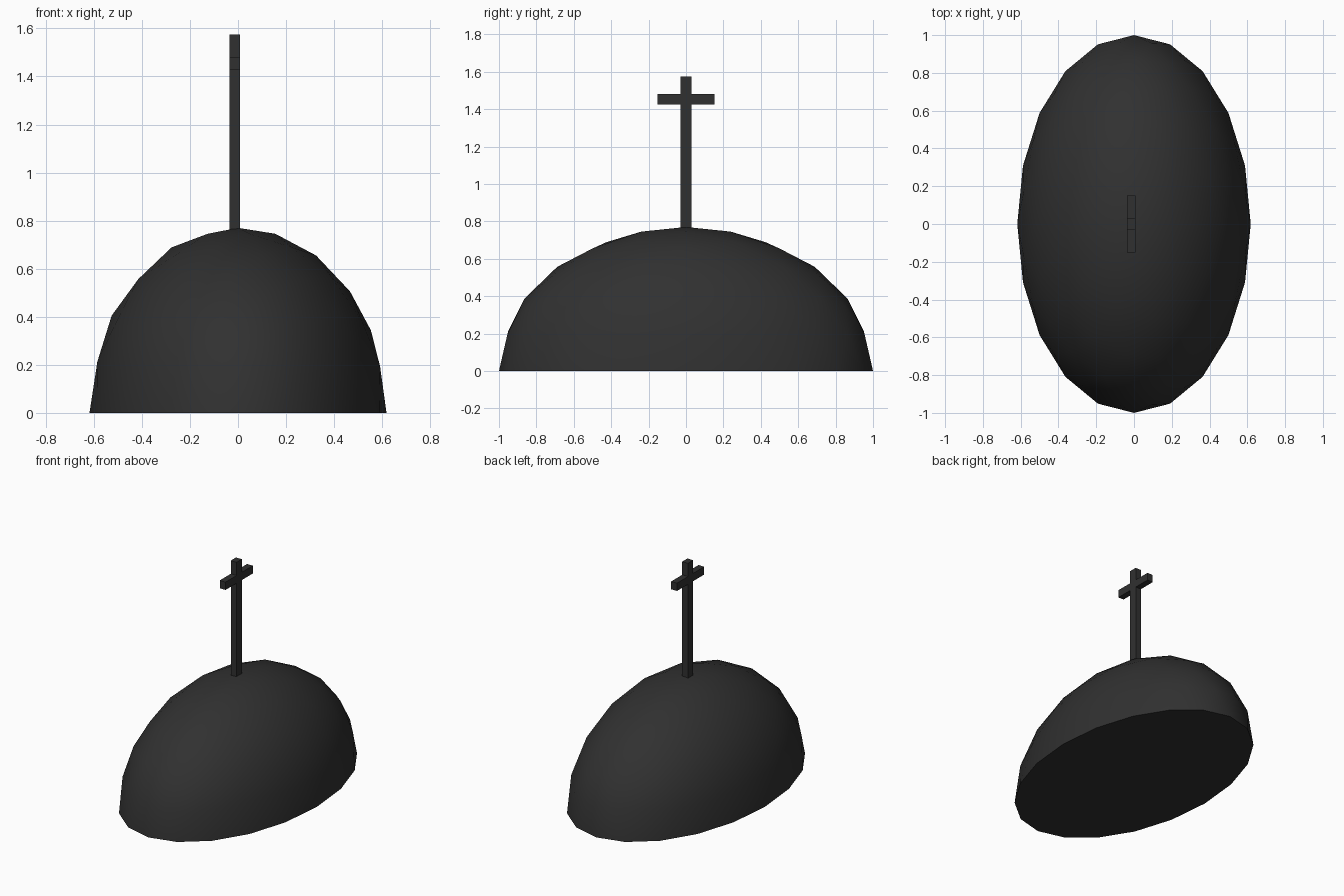
import bpy, bmesh

if "Cube" in bpy.data.objects:
    bpy.data.objects.remove(bpy.data.objects["Cube"])

dark = bpy.data.materials.new("dark_grey")
dark.diffuse_color = (0.03, 0.03, 0.03, 1)
dark.use_nodes = True
dark.node_tree.nodes["Principled BSDF"].inputs["Base Color"].default_value = dark.diffuse_color


def add_object(name, bm):
    bmesh.ops.recalc_face_normals(bm, faces=bm.faces[:])
    mesh = bpy.data.meshes.new(name)
    bm.to_mesh(mesh)
    bm.free()
    mesh.materials.append(dark)
    obj = bpy.data.objects.new(name, mesh)
    bpy.context.collection.objects.link(obj)
    return obj


# Hill: upper half of an icosphere with a flat closed base, stretched along y
bm = bmesh.new()
bmesh.ops.create_icosphere(bm, subdivisions=3, radius=1)
bmesh.ops.bisect_plane(bm, geom=bm.verts[:] + bm.edges[:] + bm.faces[:], dist=0.001,
                       plane_co=(0, 0, 0), plane_no=(0, 0, -1), clear_outer=True)
rim = [e for e in bm.edges if e.is_boundary]
bmesh.ops.contextual_create(bm, geom=rim)
bmesh.ops.scale(bm, vec=(0.618, 1, 0.77), verts=bm.verts[:])
hill = add_object("hill", bm)

# Smooth dome with a crisp base edge
bpy.ops.object.select_all(action='DESELECT')
hill.select_set(True)
bpy.context.view_layer.objects.active = hill
bpy.ops.object.shade_smooth_by_angle(angle=0.7)

# Cross: half outline in y/z, mirrored, then extruded along x
half = [(0.029, 0.75), (0.029, 1.426), (0.152, 1.426),
        (0.152, 1.481), (0.029, 1.481), (0.029, 1.574)]
outline = half + [(-y, z) for y, z in reversed(half)]
bm = bmesh.new()
face = bm.faces.new([bm.verts.new((-0.036, y, z)) for y, z in outline])
ext = bmesh.ops.extrude_face_region(bm, geom=[face], use_keep_orig=True)
bmesh.ops.translate(bm, vec=(0.045, 0, 0),
                    verts=[v for v in ext["geom"] if isinstance(v, bmesh.types.BMVert)])
add_object("cross", bm)
